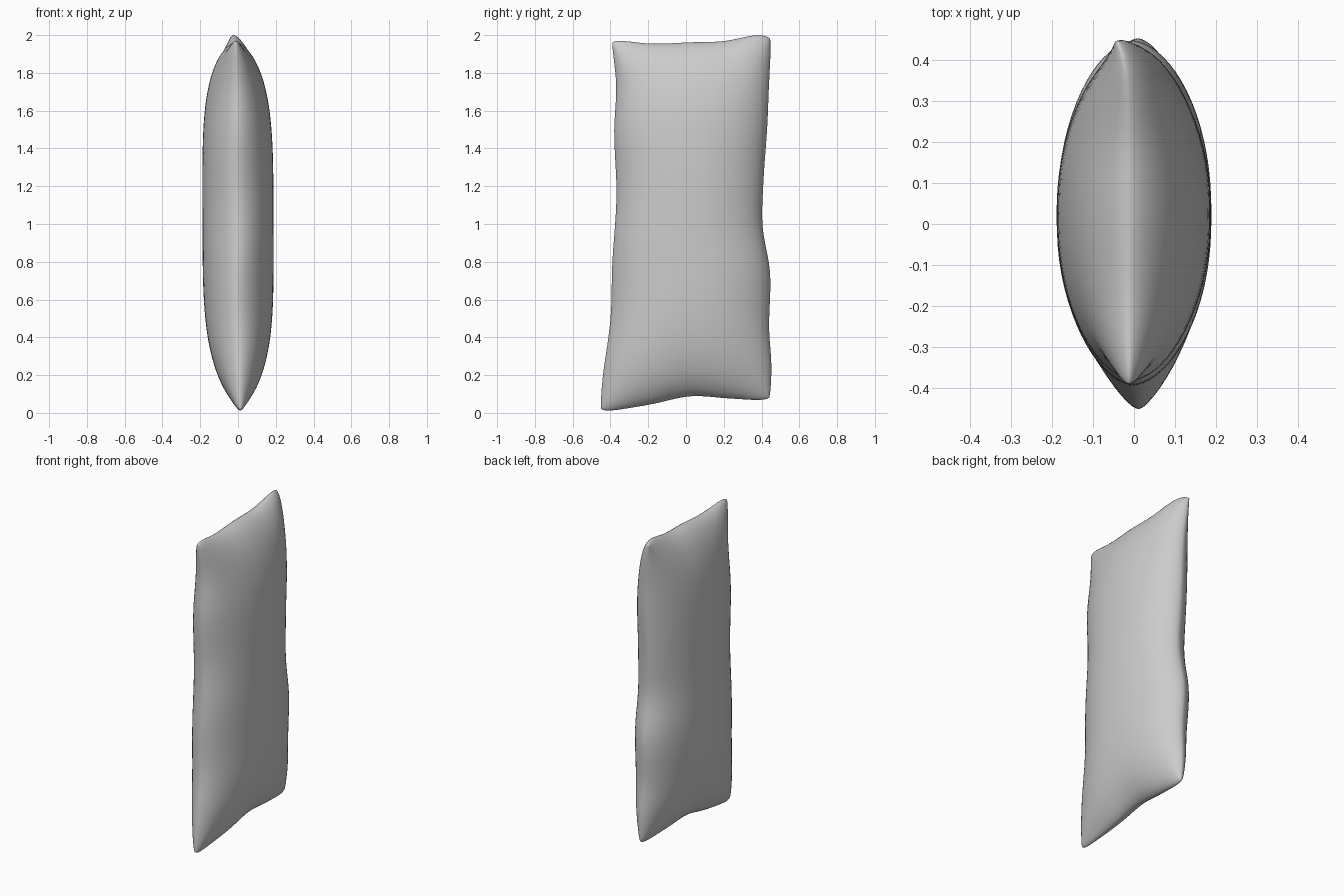
import bpy, bmesh, math

if "Cube" in bpy.data.objects:
    bpy.data.objects.remove(bpy.data.objects["Cube"])

# Seam outline of the cushion: (along, across) pairs for each side
FRONT = [(0, -.46), (.1, -.44), (.25, -.40), (.4, -.39), (.58, -.368), (.75, -.38), (.88, -.37), (1, -.40)]
BACK = [(0, .45), (.1, .452), (.2, .44), (.35, .445), (.48, .405), (.6, .41), (.75, .43), (.87, .44), (1, .455)]
BOTTOM = [(0, .0), (.3, .045), (.53, .088), (.75, .077), (1, .062)]
TOP = [(0, 1.98), (.25, 1.955), (.5, 1.962), (.7, 1.968), (.9, 2.0), (1, 2.0)]


def curve(pts, t):
    """Smooth (Catmull-Rom style) interpolation through the outline points."""
    n = len(pts)
    i = max(k for k in range(n - 1) if pts[k][0] <= t + 1e-9)

    def slope(k):
        a, b = pts[max(k - 1, 0)], pts[min(k + 1, n - 1)]
        return (b[1] - a[1]) / (b[0] - a[0])
    (x0, y0), (x1, y1) = pts[i], pts[i + 1]
    h = x1 - x0
    s = (t - x0) / h
    return (y0 * (2 * s**3 - 3 * s**2 + 1) + y1 * (3 * s**2 - 2 * s**3)
            + h * slope(i) * (s**3 - 2 * s**2 + s) + h * slope(i + 1) * (s**3 - s**2))


def point(u, v, side):
    """Point on one face of the cushion, u across and v up, both -1 to 1."""
    blunt = 1 - .02 * abs(u * v) ** 14
    a, b = (u * blunt + 1) / 2, (v * blunt + 1) / 2
    y = (1 - a) * curve(FRONT, b) + a * curve(BACK, b)
    z = (1 - b) * curve(BOTTOM, a) + b * curve(TOP, a)
    full = max(0, 1 - abs(u) ** 2.2) ** .68 * max(0, 1 - abs(v) ** 4) ** .68
    # plump corners, a slight lean and soft seam wrinkles
    round_edge = .02 * (1 - max(abs(u), abs(v)) ** 12) ** .5
    x = side * (.168 * full + round_edge)
    x += .012 * -v * abs(v) - .03 * max(0, u * v) ** 6 * (u > 0)
    x += .004 * math.sin(9 * v + 2) * abs(u) ** 3 * (1 - v * v)
    return x, y, z


NU, NV = 36, 64
bm = bmesh.new()
for side in (1, -1):
    rows = []
    for j in range(NV + 1):
        v = math.sin((j / NV - .5) * math.pi)
        rows.append([bm.verts.new(point(math.sin((i / NU - .5) * math.pi), v, side))
                     for i in range(NU + 1)])
    for j in range(NV):
        for i in range(NU):
            quad = [rows[j][i], rows[j][i + 1], rows[j + 1][i + 1], rows[j + 1][i]]
            bm.faces.new(quad if side > 0 else quad[::-1])
# Sew both faces together along the seam
bmesh.ops.remove_doubles(bm, verts=bm.verts, dist=.0003)
bmesh.ops.recalc_face_normals(bm, faces=bm.faces)
for f in bm.faces:
    f.smooth = True

mesh = bpy.data.meshes.new("cushion")
bm.to_mesh(mesh)
bm.free()
cushion = bpy.data.objects.new("cushion", mesh)
bpy.context.collection.objects.link(cushion)

fabric = bpy.data.materials.new("light grey fabric")
fabric.diffuse_color = (.6, .6, .6, 1)
fabric.use_nodes = True
fabric.node_tree.nodes["Principled BSDF"].inputs["Base Color"].default_value = fabric.diffuse_color
mesh.materials.append(fabric)
